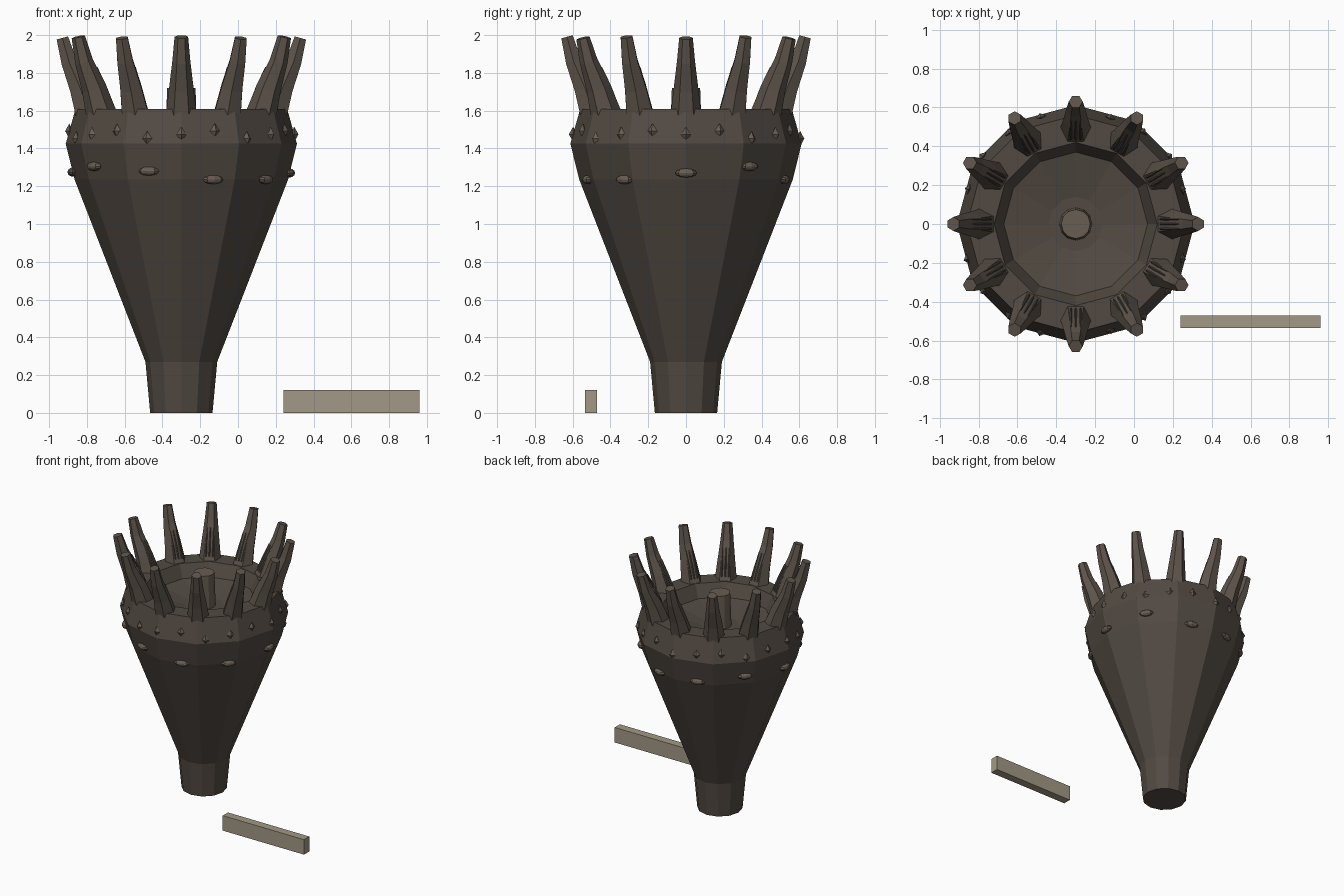
import bpy, bmesh
from math import sin, cos, pi, radians
from mathutils import Vector, Matrix

if "Cube" in bpy.data.objects:
    bpy.data.objects.remove(bpy.data.objects["Cube"])

CX = -0.3


def material(name, rgb):
    m = bpy.data.materials.new(name)
    m.diffuse_color = (*rgb, 1)
    m.use_nodes = True
    m.node_tree.nodes["Principled BSDF"].inputs["Base Color"].default_value = m.diffuse_color
    return m


BROWN = material("dark_brown", (0.085, 0.068, 0.055))
SPIKE = material("spike_brown", (0.11, 0.088, 0.07))
STUD = material("stud_brown", (0.14, 0.11, 0.085))
TAN = material("plaque_tan", (0.36, 0.32, 0.24))


def finish(name, bm, mat):
    bmesh.ops.recalc_face_normals(bm, faces=bm.faces[:])
    me = bpy.data.meshes.new(name)
    bm.to_mesh(me)
    bm.free()
    me.materials.append(mat)
    ob = bpy.data.objects.new(name, me)
    bpy.context.collection.objects.link(ob)
    return ob


def skin(bm, rings):
    # Bridge a list of vertex-position rings and cap both ends
    loops = [[bm.verts.new(p) for p in r] for r in rings]
    n = len(loops[0])
    for a, b in zip(loops, loops[1:]):
        for i in range(n):
            j = (i + 1) % n
            bm.faces.new((a[i], a[j], b[j], b[i]))
    bm.faces.new(loops[0][::-1])
    bm.faces.new(loops[-1])


def revolve(name, profile, sides, mat):
    bm = bmesh.new()
    skin(bm, [[(CX + r * cos(2 * pi * i / sides), r * sin(2 * pi * i / sides), z)
               for i in range(sides)] for r, z in profile])
    return finish(name, bm, mat)


def tube(bm, path, radii, sides, turn):
    # Tapered tube along a path in the radial (x, z) plane, turned about the cup axis
    rings = []
    for k, (p, rad) in enumerate(zip(path, radii)):
        a, b = path[max(k - 1, 0)], path[min(k + 1, len(path) - 1)]
        d = (Vector((b[0], 0, b[1])) - Vector((a[0], 0, a[1]))).normalized()
        u, v = Vector((0, 1, 0)), Vector((0, 1, 0)).cross(d)
        c = Vector((p[0], 0, p[1]))
        rings.append([turn @ (c + u * rad * cos(2 * pi * i / sides)
                              + v * rad * sin(2 * pi * i / sides)) for i in range(sides)])
    skin(bm, rings)


def turn_at(angle):
    return Matrix.Translation((CX, 0, 0)) @ Matrix.Rotation(angle, 4, 'Z')


# Cup body with hollow mouth
revolve("cup_body", [(0.165, 0), (0.19, 0.27), (0.565, 1.235), (0.612, 1.425), (0.56, 1.61),
                     (0.42, 1.61), (0.37, 1.51), (0.14, 1.46)], 12, BROWN)

# Central rod
revolve("center_rod", [(0.085, 1.44), (0.075, 1.72)], 12, STUD)

# Crown of twelve curved spikes, with fine ridges on their inner faces
spikes, ridges = bmesh.new(), bmesh.new()
for k in range(12):
    t = turn_at(k * pi / 6)
    top = 1.985 + 0.006 * (k % 2)
    tube(spikes, [(0.485, 1.57), (0.535, 1.72), (0.595, 1.86), (0.63, top)],
         [0.083, 0.065, 0.048, 0.036], 6, t)
    for y in (-0.025, 0, 0.025):
        tube(ridges, [(0.436, 1.64), (0.479, 1.73), (0.53, 1.83)], [0.005, 0.007, 0.003], 4,
             t @ Matrix.Translation((0, y, 0)))
finish("crown_spikes", spikes, SPIKE)
finish("spike_ridges", ridges, BROWN)

# Upper band of diamond studs
bm = bmesh.new()
for k in range(20):
    z = (1.475, 1.492, 1.452)[k % 3]
    a = radians(18 * k)
    # distance from axis to the flat face of the 12-sided body
    r = (0.612 - (z - 1.425) * 0.28) * cos(pi / 12) / cos(a % (pi / 6) - pi / 12)
    m = turn_at(a) @ Matrix.Translation((r, 0, z)) @ Matrix.Diagonal((0.022, 0.027, 0.04, 1))
    ring = [bm.verts.new(m @ Vector(p)) for p in ((1, 0, 0), (0, 1, 0), (-1, 0, 0), (0, -1, 0))]
    for pole in (1, -1):
        tip = bm.verts.new(m @ Vector((0, 0, pole)))
        for i in range(4):
            bm.faces.new((ring[i], ring[(i + 1) % 4], tip))
finish("diamond_studs", bm, STUD)

# Lower band of flattened oval studs at uneven heights
bm = bmesh.new()
heights = (1.27, 1.305, 1.235, 1.25, 1.3, 1.275, 1.305, 1.28, 1.235, 1.235)
for k, z in enumerate(heights):
    a = radians(36 * k)
    r = (0.565 + (z - 1.235) * 0.25) * cos(pi / 12) / cos(a % (pi / 6) - pi / 12)
    m = turn_at(a) @ Matrix.Translation((r, 0, z)) @ Matrix.Diagonal((0.028, 0.057, 0.024, 1))
    bmesh.ops.create_uvsphere(bm, u_segments=8, v_segments=6, radius=1, matrix=m)
finish("oval_studs", bm, STUD)

# Plain plaque beside the cup
bm = bmesh.new()
bmesh.ops.create_cube(bm, size=1, matrix=Matrix.Translation((0.6, -0.503, 0.06))
                      @ Matrix.Diagonal((0.72, 0.066, 0.12, 1)))
finish("plaque", bm, TAN)
